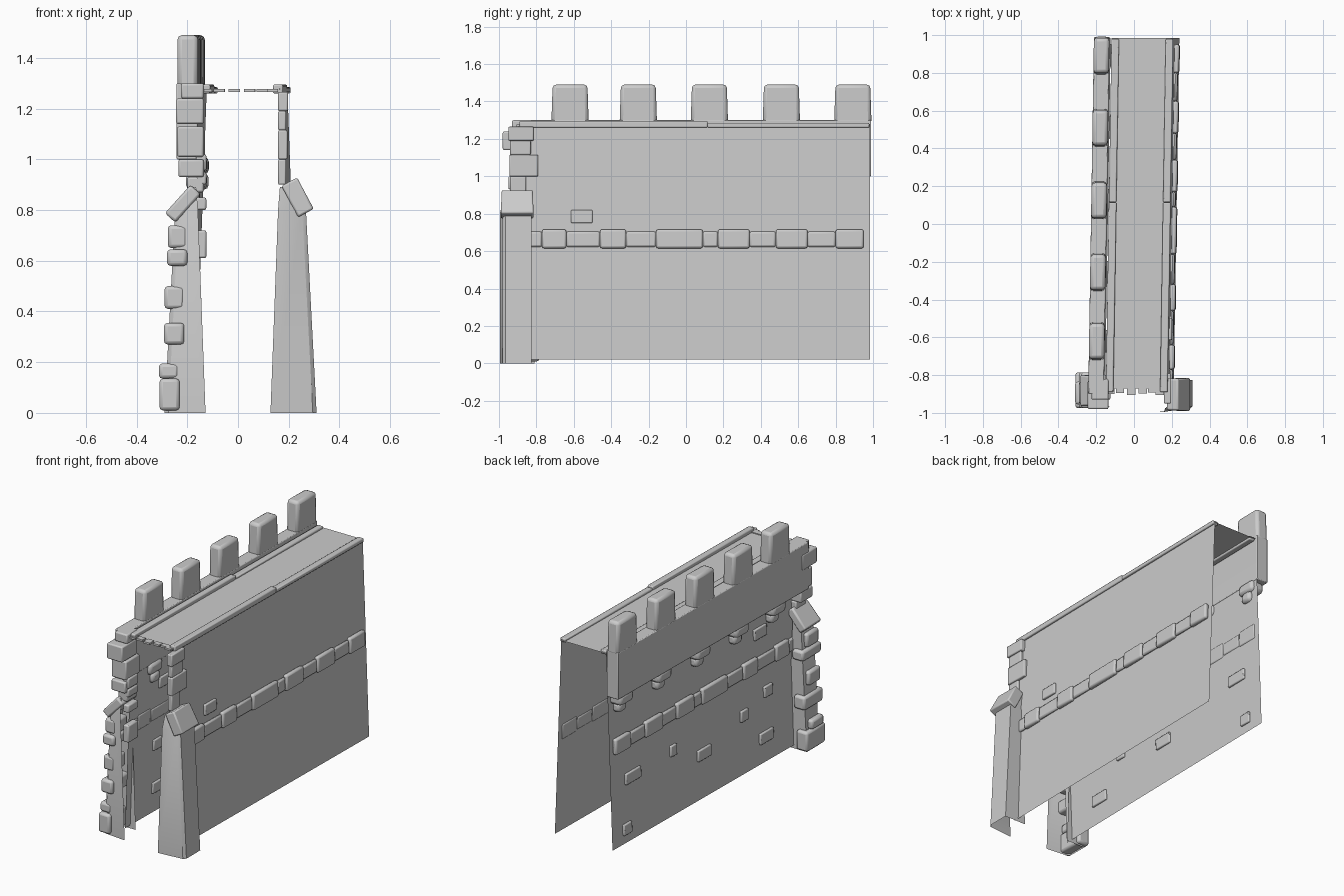
import bpy, bmesh, random
from math import radians
from mathutils import Matrix, Vector

cube = bpy.data.objects.get("Cube")
if cube:
    bpy.data.objects.remove(cube, do_unlink=True)

random.seed(4)
stone = bpy.data.materials.new("stone_grey")
stone.use_nodes = True
GREY = (0.6, 0.6, 0.6, 1)
stone.diffuse_color = GREY
stone.node_tree.nodes["Principled BSDF"].inputs["Base Color"].default_value = GREY


def half(z):
    """Half the distance between the leaning walls at height z."""
    return 0.205 - 0.036 * z


def finish(name, bm, bevel=0, skew=True):
    if skew:  # the whole run drifts slightly sideways along its length
        for v in bm.verts:
            v.co.x += 0.02 + 0.016 * v.co.y
    mesh = bpy.data.meshes.new(name)
    bm.to_mesh(mesh)
    bm.free()
    ob = bpy.data.objects.new(name, mesh)
    bpy.context.collection.objects.link(ob)
    mesh.materials.append(stone)
    if bevel:
        mod = ob.modifiers.new("worn_edges", "BEVEL")
        mod.width, mod.segments = bevel, 2
    bpy.ops.object.select_all(action="DESELECT")
    bpy.context.view_layer.objects.active = ob
    ob.select_set(True)
    bpy.ops.object.shade_smooth_by_angle(angle=radians(35))
    return ob


def add_box(bm, x, y, z, tilt=0, taper=1.0):
    """Box between (low, high) pairs, tilted about the long axis."""
    mid = Vector([sum(p) / 2 for p in (x, y, z)])
    size = [p[1] - p[0] for p in (x, y, z)]
    mat = Matrix.Translation(mid) @ Matrix.Rotation(radians(tilt), 4, "Y") @ Matrix.Diagonal((*size, 1))
    verts = bmesh.ops.create_cube(bm, size=1)["verts"]
    for v in verts:
        if v.co.z > 0:
            v.co.y *= taper
        v.co = mat @ v.co


def boxes(name, items, bevel=0.008, skew=True):
    bm = bmesh.new()
    for item in items:
        add_box(bm, *item)
    return finish(name, bm, bevel, skew)


def sheet(name, rows, skew=True):
    """Open surface through rows of points."""
    bm = bmesh.new()
    grid = [[bm.verts.new(p) for p in row] for row in rows]
    for a, b in zip(grid, grid[1:]):
        for i in range(len(a) - 1):
            bm.faces.new((a[i], a[i + 1], b[i + 1], b[i]))
    return finish(name, bm, 0, skew)


# Leaning side walls and the walkway between them
for side, s in (("left", 1), ("right", -1)):
    sheet(side + "_wall", [[(s * half(z), y, z) for y in (-0.86, 0.985)] for z in (0.02, 0.9)])
    sheet(side + "_upper_wall", [[(s * half(z), y, z) for y in (-0.9, 0.985)] for z in (0.9, 1.28)])
sheet("walkway", [[(x, y, 1.272) for y in (-0.87, 0.985)] for x in (-0.155, 0.16)])

# Broken stones at the front edge of the walkway
boxes("broken_edge", [((x - 0.022, x + 0.022), (-0.89 - random.random() * 0.04, -0.86), (1.266, 1.278))
                      for x in (-0.13, -0.08, -0.02, 0.04, 0.09, 0.13)], 0)

# Edge trims, each made from two lengths
trims = []
for y0, y1, top in ((-0.89, 0.115, 1.295), (0.115, 0.98, 1.285)):
    trims.append(((0.132, 0.172), (y0, y1), (1.26, top)))
    trims.append(((-0.155, -0.115), (y0, y1), (1.26, top)))
boxes("walkway_trims", trims, 0.006)

# Parapet with merlons and corbels
boxes("parapet", [((-0.248, -0.165), (-0.9, 0.99), (1.0, 1.3))], 0.005)
MERLONS = (-0.62, -0.255, 0.125, 0.51, 0.892)
boxes("merlons", [((-0.248, -0.166), (y - 0.1, y + 0.1), (1.28, 1.49), 0, 0.93) for y in MERLONS], 0.018)
corbels = []
for y in MERLONS:
    corbels.append(((-0.245, -0.15), (y - 0.065, y + 0.065), (0.94, 1.01)))
    corbels.append(((-0.215, -0.15), (y - 0.04, y + 0.04), (0.88, 0.945)))
boxes("corbels", corbels, 0.02)

# String course of rounded stones along both walls
JOINTS = (-0.86, -0.77, -0.64, -0.46, -0.32, -0.16, 0.09, 0.17, 0.34, 0.48, 0.65, 0.8, 0.95)
for side, s in (("left", 1), ("right", -1)):
    course = []
    for i, (y0, y1) in enumerate(zip(JOINTS, JOINTS[1:])):
        out = half(0.67) + 0.018 + 0.008 * (i % 2)
        low, high = (0.615, 0.716) if i % 2 else (0.622, 0.705)
        course.append((sorted((s * 0.177, s * out)), (y0, y1), (low, high), -2 * s))
    boxes(side + "_string_course", course, 0.012)

# Single stones standing slightly proud of the walls
PROUD = ((0.37, 0.43, 0.06), (0.07, 0.3, 0.13), (-0.33, 0.39, 0.07), (-0.57, 0.46, 0.08),
         (-0.54, 0.18, 0.13), (-0.51, 0.85, 0.12), (0.77, 0.42, 0.15), (0.84, 0.11, 0.08))
proud = [((-half(z) - 0.014, -half(z) + 0.012), (y - w / 2, y + w / 2), (z - 0.035, z + 0.035), 2)
         for y, z, w in PROUD]
proud.append(((half(0.785) - 0.012, half(0.785) + 0.014), (-0.615, -0.5), (0.75, 0.82), -2))
boxes("proud_stones", proud, 0.006)

# Buttresses: three-sided tapering shells, open towards the inside
for side, s, front, back, wide in (("left", 1, -0.995, -0.825, 0.31), ("right", -1, -0.965, -0.81, 0.29)):
    rows = []
    for z, inner, outer in ((0.0, 0.128, wide), (0.8, 0.158, wide - 0.042)):
        outer_front = front + 0.015
        rows.append([(s * inner, front, z), (s * (outer - 0.015), outer_front, z), (s * outer, outer_front + 0.015, z),
                     (s * outer, back, z), (s * (inner + 0.03), back, z)])
    rows.append([(s * x, y, 0.89) for x, y in ((0.165, front + 0.02), (0.18, front + 0.03), (0.19, front + 0.03),
                                               (0.19, back), (0.18, back))])
    sheet(side + "_buttress", rows, False)

# Sloping cap stones
boxes("left_buttress_cap", [((0.2, 0.27), (-0.99, -0.815), (0.78, 0.92), -28, 0.95)], 0.008, False)
boxes("right_buttress_cap", [((-0.245, -0.19), (-0.965, -0.8), (0.75, 0.9), 42, 0.95)], 0.01, False)

# Loose quoins stacked on the right buttress
QUOINS = ((-0.31, 0.01, 0.135), (-0.312, 0.135, 0.195), (-0.292, 0.27, 0.355), (-0.29, 0.41, 0.5),
          (-0.28, 0.58, 0.645), (-0.277, 0.65, 0.74))
boxes("right_quoins", [((x, x + 0.08), (-0.975 + 0.02 * (i % 2), -0.785 - 0.05 * (i % 2)), (z0, z1))
                       for i, (x, z0, z1) in enumerate(QUOINS)], 0.014, False)

# Inner corner stones beside the right buttress
boxes("inner_stones", [((-0.165, -0.125), (-0.93, -0.83), z) for z in
                       ((0.61, 0.72), (0.8, 0.85), (0.9, 0.95), (0.955, 1.02))], 0.008, False)

# Corner stones above the buttresses
boxes("left_corner_stones", [((0.158, x), y, z) for x, y, z in
                             ((0.197, (-0.95, -0.815), (1.19, 1.265)), (0.19, (-0.94, -0.83), (1.115, 1.19)),
                              (0.195, (-0.945, -0.79), (1.0, 1.115)), (0.19, (-0.94, -0.855), (0.9, 1.0)))],
      0.006, False)
boxes("right_corner_stones", [((x, -0.135), y, z) for x, y, z in
                              ((-0.225, (-0.93, -0.82), (1.24, 1.3)), (-0.245, (-0.98, -0.83), (1.14, 1.24)),
                               (-0.24, (-0.94, -0.8), (1.01, 1.13)), (-0.235, (-0.95, -0.83), (0.93, 1.0)),
                               (-0.2, (-0.93, -0.83), (0.87, 0.93)))], 0.008, False)
